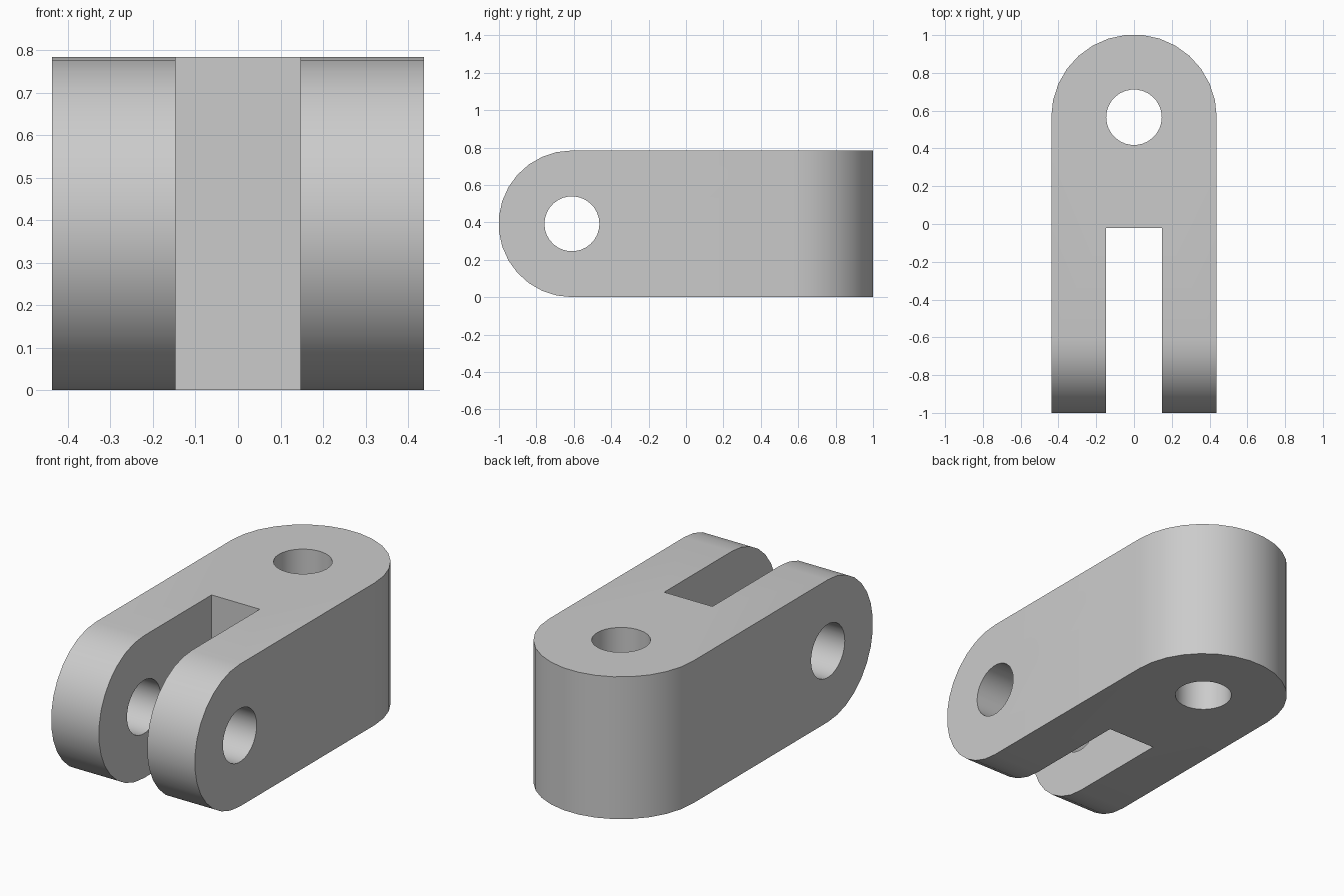
import bpy
import bmesh
from math import cos, sin, pi, radians
from mathutils import Vector

cube = bpy.data.objects.get("Cube")
if cube:
    bpy.data.objects.remove(cube, do_unlink=True)

# Main dimensions
HALF_W = 0.438
HEIGHT = 0.784
MID_Z = HEIGHT / 2
BACK_Y, FRONT_Y = 0.565, -0.61
SLOT_HALF, SLOT_END = 0.147, -0.02
HOLE_R = 0.147
MARGIN = 0.2

grey = bpy.data.materials.new("plain grey")
grey.use_nodes = True
colour = (0.6, 0.6, 0.6, 1)
grey.diffuse_color = colour
grey.node_tree.nodes["Principled BSDF"].inputs["Base Color"].default_value = colour


def arc(a, b, radius, start, sweep, steps):
    return [(a + radius * cos(start + sweep * i / steps),
             b + radius * sin(start + sweep * i / steps)) for i in range(steps + 1)]


def prism(name, outline, axis, low, high):
    """Extrude a closed outline along x (outline in y, z) or z (outline in x, y)."""
    bm = bmesh.new()
    place = (lambda p: (low, *p)) if axis == "X" else (lambda p: (*p, low))
    face = bm.faces.new([bm.verts.new(place(p)) for p in outline])
    moved = bmesh.ops.extrude_face_region(bm, geom=[face])["geom"]
    step = Vector((high - low, 0, 0) if axis == "X" else (0, 0, high - low))
    bmesh.ops.translate(bm, vec=step,
                        verts=[g for g in moved if isinstance(g, bmesh.types.BMVert)])
    bmesh.ops.recalc_face_normals(bm, faces=bm.faces)
    mesh = bpy.data.meshes.new(name)
    bm.to_mesh(mesh)
    bm.free()
    mesh.materials.append(grey)
    obj = bpy.data.objects.new(name, mesh)
    bpy.context.collection.objects.link(obj)
    return obj


def combine(target, cutter, operation):
    cutter.hide_render = True
    bpy.context.view_layer.objects.active = target
    mod = target.modifiers.new(cutter.name, "BOOLEAN")
    mod.operation, mod.object, mod.solver = operation, cutter, "EXACT"
    bpy.ops.object.modifier_apply(modifier=mod.name)
    bpy.data.objects.remove(cutter, do_unlink=True)


# Body seen from above: rounded back end and two fork arms
front = -1 - MARGIN
plan = arc(0, BACK_Y, HALF_W, 0, pi, 15)
plan += [(-HALF_W, front), (-SLOT_HALF, front), (-SLOT_HALF, SLOT_END),
         (SLOT_HALF, SLOT_END), (SLOT_HALF, front), (HALF_W, front)]
body = prism("clevis_body", plan, "Z", -MARGIN, HEIGHT + MARGIN)

# Side outline rounds the fork tips and sets the height
side = arc(FRONT_Y, MID_Z, MID_Z, pi / 2, pi, 15)
side += [(1 + MARGIN, 0), (1 + MARGIN, HEIGHT)]
combine(body, prism("side_outline", side, "X", -HALF_W - MARGIN, HALF_W + MARGIN),
        "INTERSECT")

# Vertical hole at the back, cross hole through both fork arms
back_hole = arc(0, BACK_Y, HOLE_R, 0, 2 * pi, 30)[:-1]
combine(body, prism("back_hole", back_hole, "Z", -MARGIN, HEIGHT + MARGIN), "DIFFERENCE")
pin_hole = arc(FRONT_Y, MID_Z, HOLE_R, 0, 2 * pi, 30)[:-1]
combine(body, prism("pin_hole", pin_hole, "X", -HALF_W - MARGIN, HALF_W + MARGIN),
        "DIFFERENCE")

# Smooth curved walls, crisp rims
bpy.ops.object.select_all(action="DESELECT")
body.select_set(True)
bpy.context.view_layer.objects.active = body
bpy.ops.object.shade_smooth_by_angle(angle=radians(30))
